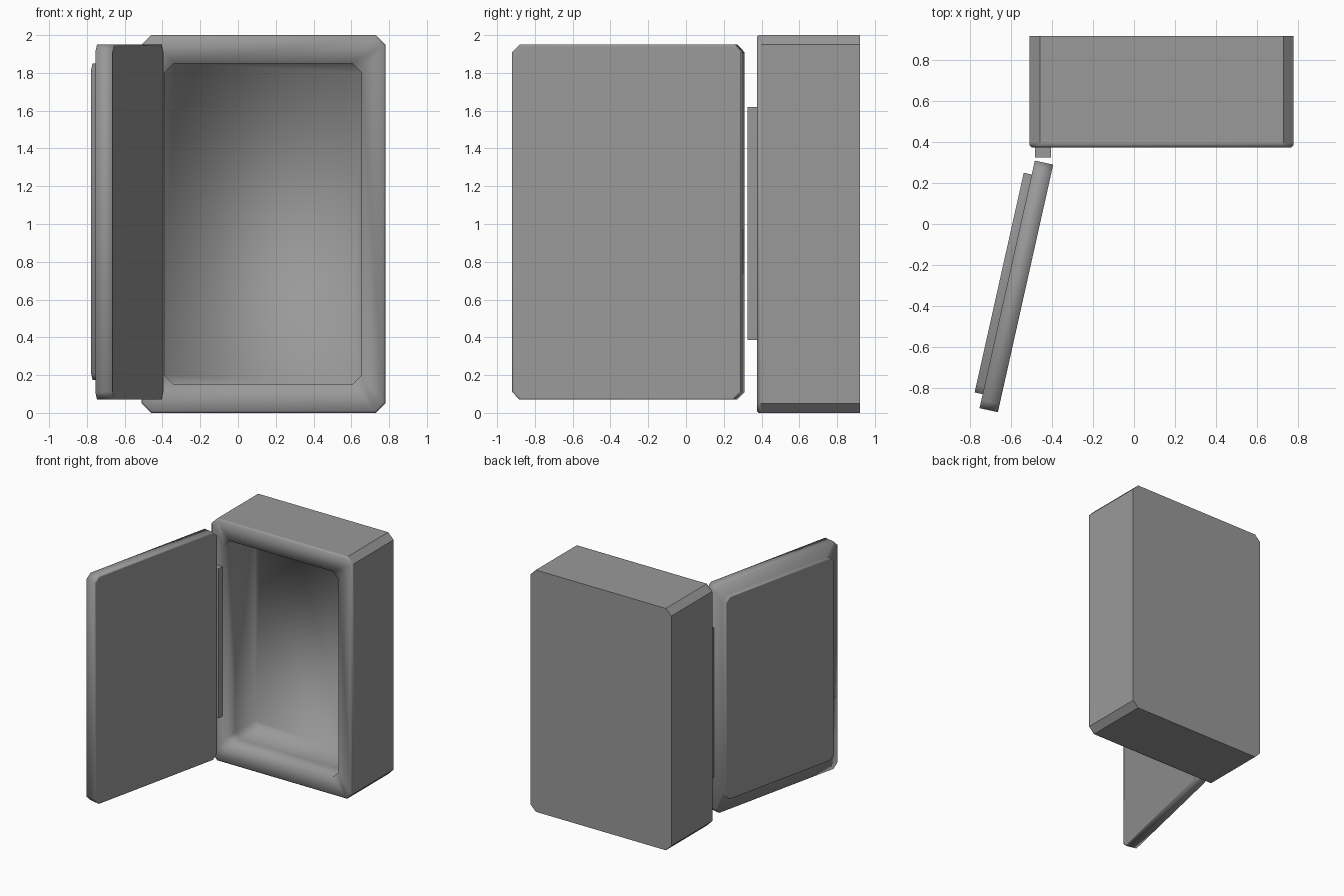
import bpy, bmesh
from math import radians

cube = bpy.data.objects.get("Cube")
if cube:
    bpy.data.objects.remove(cube)

grey = bpy.data.materials.new("plain grey")
grey.use_nodes = True
colour = (0.32, 0.32, 0.32, 1)
grey.diffuse_color = colour
grey.node_tree.nodes["Principled BSDF"].inputs["Base Color"].default_value = colour


def outline(x0, x1, z0, z1, c):
    """Rectangle with its four corners cut off."""
    return [(x0 + c, z0), (x1 - c, z0), (x1, z0 + c), (x1, z1 - c),
            (x1 - c, z1), (x0 + c, z1), (x0, z1 - c), (x0, z0 + c)]


def loft(name, rings, sharp_rings=(), sharp_sides=()):
    """Bridge (y, outline) rings from back to front and cap both ends."""
    bm = bmesh.new()
    loops = [[bm.verts.new((x, y, z)) for x, z in pts] for y, pts in rings]
    for a, b in zip(loops, loops[1:]):
        for i in range(8):
            j = (i + 1) % 8
            bm.faces.new((a[i], a[j], b[j], b[i]))
    bm.faces.new(loops[0])
    bm.faces.new(loops[-1])
    bmesh.ops.recalc_face_normals(bm, faces=bm.faces)
    for f in bm.faces:
        f.smooth = True
    for k in sharp_rings:
        for i in range(8):
            bm.edges.get((loops[k][i], loops[k][i - 1])).smooth = False
    for k in sharp_sides:
        for i in range(8):
            bm.edges.get((loops[k][i], loops[k + 1][i])).smooth = False
    mesh = bpy.data.meshes.new(name)
    bm.to_mesh(mesh)
    bm.free()
    mesh.materials.append(grey)
    obj = bpy.data.objects.new(name, mesh)
    bpy.context.collection.objects.link(obj)
    return obj


# Cabinet: outer shell, softened front edge, flat rim and deep recess
shell = outline(-0.51, 0.78, 0, 2, 0.05)
rim = outline(-0.5, 0.77, 0.01, 1.99, 0.046)
recess = outline(-0.39, 0.655, 0.15, 1.85, 0.05)
loft("cabinet", [(0.92, shell), (0.4, shell), (0.385, shell), (0.375, rim),
                 (0.375, recess), (0.52, recess), (0.78, recess)],
     sharp_rings=[0], sharp_sides=[0, 1])

# Open door with a raised panel on its outer side
length, bottom, top = 1.24, 0.07, 1.95
inner = outline(0.01, length - 0.01, bottom + 0.01, top - 0.01, 0.036)
edge = outline(0, length, bottom, top, 0.04)
panel = outline(0.07, length - 0.07, 0.175, 1.85, 0.04)
panel_face = outline(0.08, length - 0.08, 0.185, 1.84, 0.036)
door = loft("door", [(0, inner), (0, edge), (-0.092, edge), (-0.092, panel),
                     (-0.132, panel), (-0.132, panel_face)])
door.location = (-0.395, 0.29, 0)
door.rotation_euler.z = radians(-102.6)

# Hinge bar between the cabinet and the door
bpy.ops.mesh.primitive_cube_add(size=1, location=(-0.445, 0.352, 1.0025))
hinge = bpy.context.object
hinge.name = "hinge"
hinge.scale = (0.08, 0.054, 1.235)
hinge.data.materials.append(grey)
